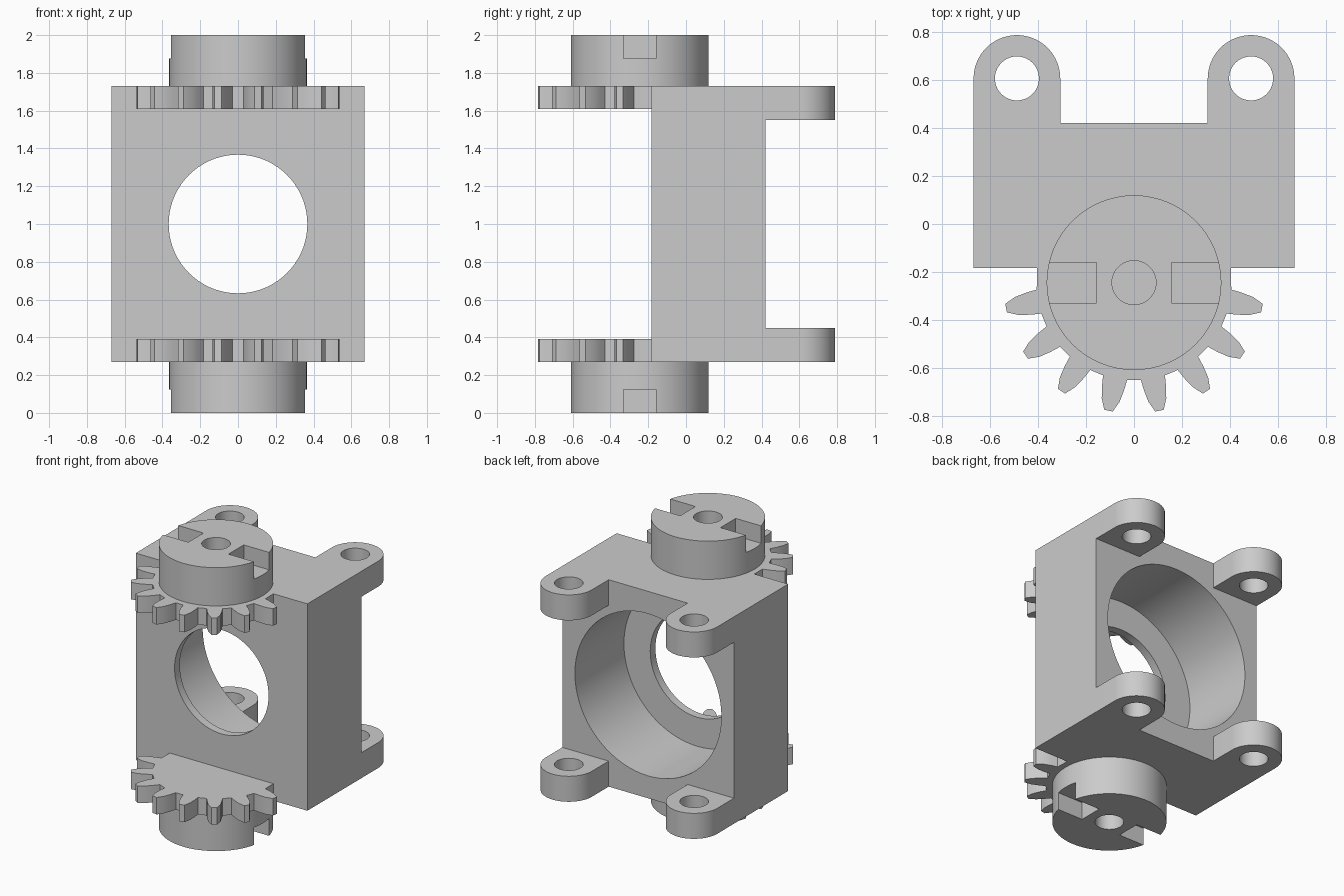
import bpy
import bmesh
from math import sin, cos, pi, radians

if "Cube" in bpy.data.objects:
    bpy.data.objects.remove(bpy.data.objects["Cube"])

MID = 1.0        # every part is symmetric about this height
TOP = 0.73       # body half height
AXIS_Y = -0.245  # axis of gears and hubs

grey = bpy.data.materials.new("light_grey")
grey.use_nodes = True
grey.diffuse_color = (0.6, 0.6, 0.6, 1)
grey.node_tree.nodes["Principled BSDF"].inputs["Base Color"].default_value = (0.6, 0.6, 0.6, 1)


def prism(name, outline, z0, z1):
    """Extrude a counter-clockwise outline; heights are measured from MID."""
    bm = bmesh.new()
    face = bm.faces.new([bm.verts.new((x, y, z0)) for x, y in outline])
    grown = bmesh.ops.extrude_face_region(bm, geom=[face], use_keep_orig=True)
    verts = [g for g in grown["geom"] if isinstance(g, bmesh.types.BMVert)]
    bmesh.ops.translate(bm, verts=verts, vec=(0, 0, z1 - z0))
    bmesh.ops.recalc_face_normals(bm, faces=bm.faces)
    mesh = bpy.data.meshes.new(name)
    bm.to_mesh(mesh)
    bm.free()
    mesh.materials.append(grey)
    obj = bpy.data.objects.new(name, mesh)
    obj.location.z = MID
    bpy.context.collection.objects.link(obj)
    return obj


def arc(cx, cy, r, a0, a1, n):
    return [(cx + r * cos(a0 + (a1 - a0) * i / n), cy + r * sin(a0 + (a1 - a0) * i / n))
            for i in range(n + 1)]


def circle(cx, cy, r, n=64):
    return arc(cx, cy, r, 0, 2 * pi, n)[:-1]


def rect(x0, x1, y0, y1):
    return [(x0, y0), (x1, y0), (x1, y1), (x0, y1)]


def activate(obj):
    bpy.ops.object.select_all(action='DESELECT')
    obj.select_set(True)
    bpy.context.view_layer.objects.active = obj


def cut(obj, cutter):
    mod = obj.modifiers.new("cut", 'BOOLEAN')
    mod.operation, mod.solver, mod.object = 'DIFFERENCE', 'EXACT', cutter
    activate(obj)
    bpy.ops.object.modifier_apply(modifier=mod.name)
    bpy.data.objects.remove(cutter)


def finish(obj, mirror_x=False, mirror_z=True):
    activate(obj)
    bpy.ops.object.shade_smooth_by_angle(angle=radians(30))
    if mirror_x or mirror_z:
        mod = obj.modifiers.new("mirror", 'MIRROR')
        mod.use_axis = (mirror_x, False, mirror_z)
        mod.use_mirror_merge = False


# Main block with a wide bore from the back and a smaller opening in front
body = prism("body", rect(-0.67, 0.67, -0.183, 0.422), -TOP, TOP)
for radius, y0, y1 in ((0.572, -0.125, 0.6), (0.367, -0.4, 0)):
    bore = prism("bore_cutter", circle(0, 0, radius, 72), -y1, -y0)
    bore.rotation_euler.x = pi / 2
    cut(body, bore)
finish(body, mirror_z=False)

# Four rounded mounting lugs
lug_outline = [(0.308, 0.422), (0.67, 0.422)] + arc(0.489, 0.608, 0.181, 0, pi, 32)
lug = prism("mounting_lugs", lug_outline, 0.55, TOP)
cut(lug, prism("lug_hole_cutter", circle(0.489, 0.608, 0.092, 40), 0.4, 0.9))
finish(lug, mirror_x=True)

# Half gears: eight tapered teeth around the front
TOOTH = [(0.405, -0.051), (0.45, -0.047), (0.5, -0.038), (0.545, -0.018)]
TOOTH += [(r, -w) for r, w in reversed(TOOTH)]
gear_outline = [(-0.405, -0.183), (-0.405, AXIS_Y)]
for i in range(8):
    a = pi + radians(11.25 + 22.5 * i)
    gear_outline += [(r * cos(a) - w * sin(a), AXIS_Y + r * sin(a) + w * cos(a))
                     for r, w in TOOTH]
gear_outline += [(0.405, AXIS_Y), (0.405, -0.183)]
finish(prism("half_gears", gear_outline, 0.61, TOP))

# Hubs with a blind centre hole and two side slots
hub = prism("hubs", circle(0, AXIS_Y, 0.365), TOP, 1.0)
cut(hub, prism("hub_hole_cutter", circle(0, AXIS_Y, 0.092, 40), 0.78, 1.1))
for x0, x1 in ((-0.5, -0.157), (0.157, 0.5)):
    cut(hub, prism("slot_cutter", rect(x0, x1, -0.33, -0.16), 0.877, 1.1))
finish(hub)
